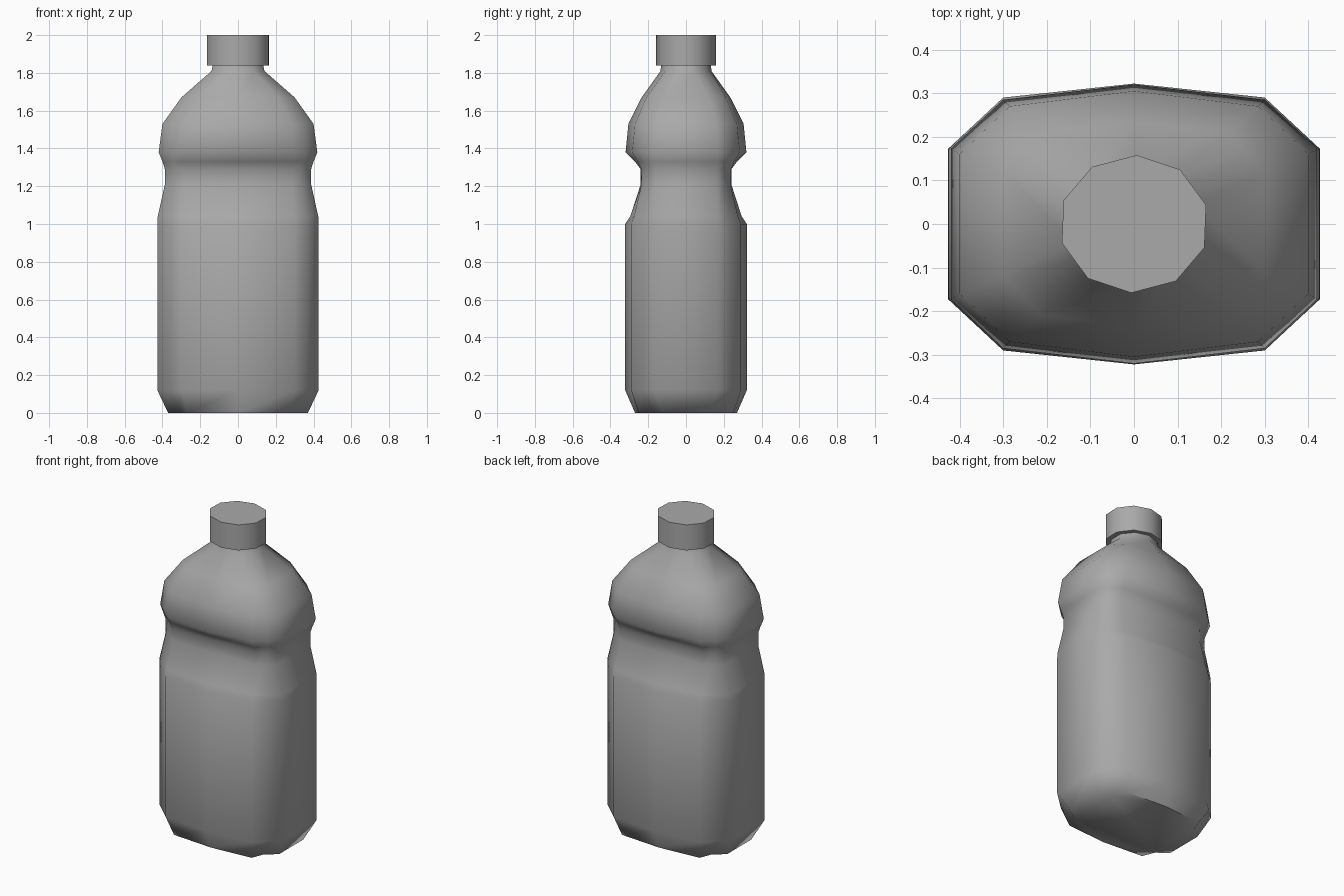
import bpy
import bmesh
import math

default_cube = bpy.data.objects.get("Cube")
if default_cube:
    bpy.data.objects.remove(default_cube, do_unlink=True)

# One plain grey for the whole bottle
grey = bpy.data.materials.new("plain_grey")
grey.use_nodes = True
colour = (0.4, 0.4, 0.4, 1)
grey.diffuse_color = colour
grey.node_tree.nodes["Principled BSDF"].inputs["Base Color"].default_value = colour


def finish(name, bm, angle):
    """Turn a bmesh into a named, shaded object."""
    bmesh.ops.recalc_face_normals(bm, faces=bm.faces)
    mesh = bpy.data.meshes.new(name)
    bm.to_mesh(mesh)
    bm.free()
    mesh.materials.append(grey)
    obj = bpy.data.objects.new(name, mesh)
    bpy.context.collection.objects.link(obj)
    bpy.ops.object.select_all(action="DESELECT")
    obj.select_set(True)
    bpy.context.view_layer.objects.active = obj
    bpy.ops.object.shade_smooth_by_angle(angle=math.radians(angle))
    return obj


def outline(side, shoulder, centre_y, notch):
    """Mirror one quarter of the cross-section into a closed loop."""
    middle = [(a + b) / 2 * (1 - notch) for a, b in zip(side, shoulder)]
    quarter = [side, middle, shoulder]
    back = quarter + [(0, centre_y)] + [(-x, y) for x, y in reversed(quarter)]
    return back + [(-x, -y) for x, y in back]


# Cross-sections: height, side corner, shoulder corner, centre depth
sections = [
    (0.00, (0.37, 0.12), (0.27, 0.25), 0.27),
    (0.12, (0.427, 0.172), (0.30, 0.29), 0.322),
    (1.00, (0.427, 0.172), (0.30, 0.29), 0.322),
    (1.04, (0.425, 0.172), (0.30, 0.275), 0.295),
    (1.21, (0.387, 0.165), (0.29, 0.235), 0.24),
    (1.29, (0.387, 0.165), (0.29, 0.238), 0.24),
    (1.33, (0.40, 0.17), (0.295, 0.255), 0.27),
    (1.38, (0.42, 0.173), (0.30, 0.285), 0.32),
    (1.53, (0.40, 0.16), (0.285, 0.27), 0.305),
    (1.67, (0.30, 0.12), (0.215, 0.21), 0.235),
    (1.81, (0.14, 0.045), (0.085, 0.11), 0.135),
    (1.86, (0.13, 0.04), (0.08, 0.105), 0.13),
]

# Bottle body with waisted grip, shoulders and neck
bm = bmesh.new()
rings = []
for z, side, shoulder, centre_y in sections:
    notch = 0.06 if z == 0 else 0
    points = outline(side, shoulder, centre_y, notch)
    rings.append([bm.verts.new((x, y, z)) for x, y in points])
for low, high in zip(rings, rings[1:]):
    count = len(low)
    for i in range(count):
        j = (i + 1) % count
        bm.faces.new((low[i], low[j], high[j], high[i]))
bm.faces.new(list(reversed(rings[0])))
bm.faces.new(rings[-1])
finish("bottle_body", bm, 65)

# Ten-sided screw cap
bm = bmesh.new()
bmesh.ops.create_cone(bm, cap_ends=True, segments=10, radius1=1, radius2=1, depth=0.16)
turn = math.radians(-2)
for v in bm.verts:
    angle = math.atan2(v.co.y, v.co.x)
    # Snap a corner to the front and back before the slight twist
    angle = math.radians(round((math.degrees(angle) - 18) / 36) * 36 + 18) + turn
    v.co.x = 0.172 * math.cos(angle)
    v.co.y = 0.158 * math.sin(angle)
    v.co.z += 1.92
finish("cap", bm, 50)
